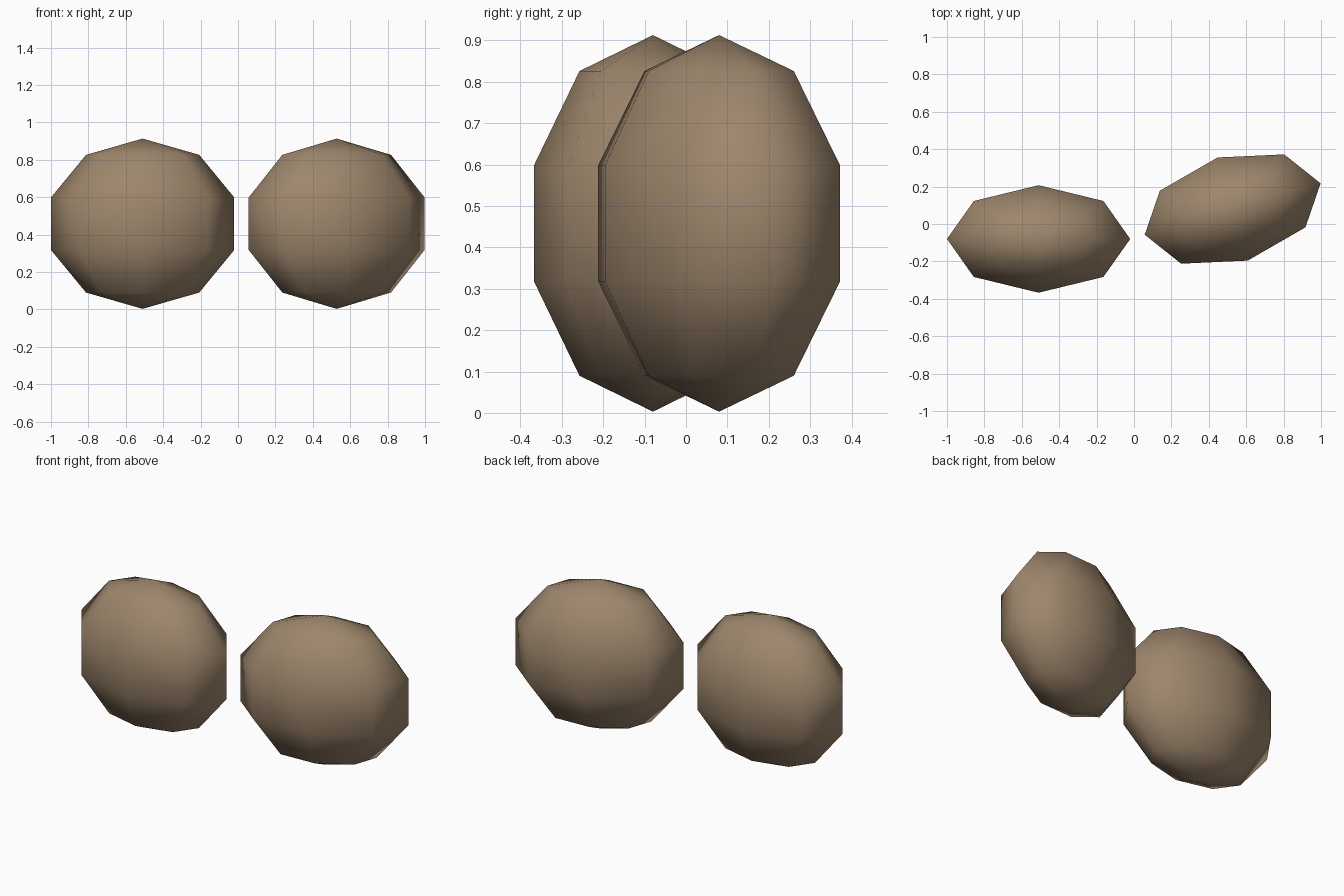
import bpy
import math

if "Cube" in bpy.data.objects:
    bpy.data.objects.remove(bpy.data.objects["Cube"])

# Single stone colour
stone = bpy.data.materials.new("brown_stone")
stone.diffuse_color = (0.34, 0.24, 0.15, 1.0)
stone.use_nodes = True
stone.node_tree.nodes["Principled BSDF"].inputs["Base Color"].default_value = stone.diffuse_color


def boulder(name, x, y, angle):
    """Low-poly flattened ball: 8 segments, 5 rings, smooth shaded."""
    bpy.ops.mesh.primitive_uv_sphere_add(
        segments=8, ring_count=5, radius=1.0,
        location=(x, y, 0.458), rotation=(0, 0, math.radians(angle)))
    ob = bpy.context.object
    ob.name = name
    ob.scale = (0.515, 0.302, 0.455)
    bpy.ops.object.transform_apply(location=False, rotation=False, scale=True)
    bpy.ops.object.shade_smooth()
    ob.data.materials.append(stone)
    return ob


# Two matching boulders, the right one turned and set further back
boulder("left_boulder", -0.51, -0.08, 0)
boulder("right_boulder", 0.5275, 0.08, 16.3)
